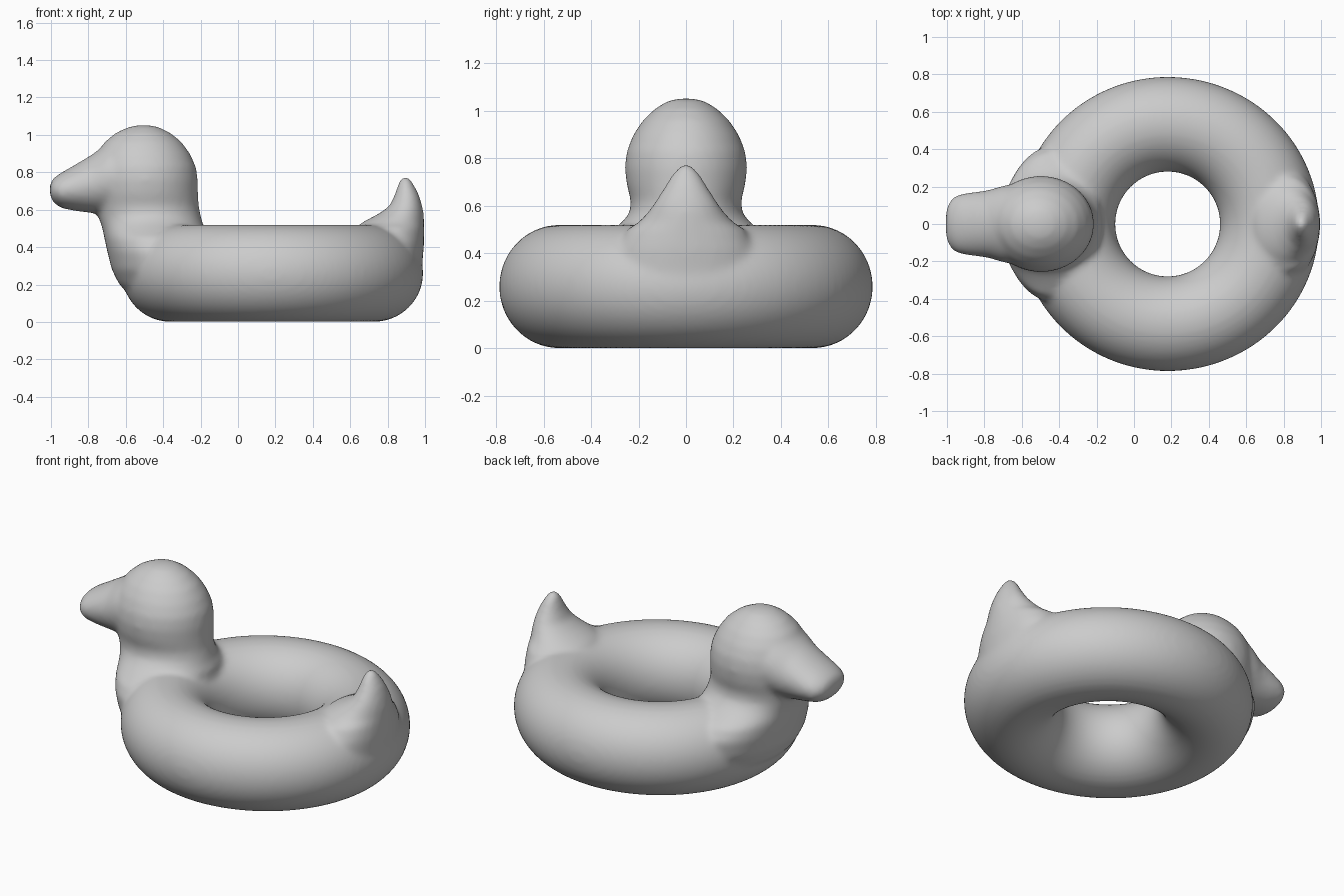
import bpy, bmesh
from math import sin, cos, pi, tau

cube = bpy.data.objects.get("Cube")
if cube:
    bpy.data.objects.remove(cube, do_unlink=True)

SEG = 48
bm = bmesh.new()


def bridge(rings, closed=False):
    """Skin a list of vertex rings, capping the ends if open."""
    n = len(rings)
    for i in range(n if closed else n - 1):
        a, b = rings[i], rings[(i + 1) % n]
        for j in range(SEG):
            k = (j + 1) % SEG
            bm.faces.new((a[j], a[k], b[k], b[j]))
    if not closed:
        bm.faces.new(rings[0])
        bm.faces.new(rings[-1])


def loft(sections, upright):
    """Ellipse sections (position, low, high, half width) along z or x."""
    rings = []
    for pos, low, high, half in sections:
        ring = []
        for j in range(SEG):
            t = tau * j / SEG
            along = (low + high) / 2 + (high - low) / 2 * cos(t)
            side = half * sin(t)
            ring.append(bm.verts.new((along, side, pos) if upright else (pos, side, along)))
        rings.append(ring)
    bridge(rings)


# Swim ring: round hole, slightly stretched outer edge
rings = []
for i in range(96):
    t = tau * i / 96
    reach = 0.81 if cos(t) > 0 else 0.80
    inner = (0.28 * cos(t), 0.28 * sin(t))
    outer = (reach * cos(t), 0.787 * sin(t))
    ring = []
    for j in range(SEG):
        p = tau * j / SEG
        f = 0.5 + 0.5 * cos(p)
        ring.append(bm.verts.new((0.18 + inner[0] + (outer[0] - inner[0]) * f,
                                  inner[1] + (outer[1] - inner[1]) * f,
                                  0.26 + 0.26 * sin(p))))
    rings.append(ring)
bridge(rings, closed=True)

# Breast, neck and head
loft([(0.12, -0.55, -0.25, 0.25), (0.20, -0.635, -0.20, 0.36),
      (0.28, -0.675, -0.17, 0.41), (0.38, -0.70, -0.16, 0.42),
      (0.45, -0.715, -0.17, 0.38), (0.50, -0.725, -0.175, 0.31),
      (0.53, -0.735, -0.19, 0.27), (0.57, -0.75, -0.20, 0.238),
      (0.62, -0.765, -0.21, 0.232), (0.69, -0.775, -0.214, 0.25),
      (0.76, -0.78, -0.215, 0.258), (0.83, -0.775, -0.225, 0.25),
      (0.90, -0.755, -0.257, 0.222), (0.96, -0.715, -0.30, 0.182),
      (1.01, -0.655, -0.36, 0.13), (1.04, -0.59, -0.42, 0.08),
      (1.052, -0.54, -0.47, 0.035)], True)

# Bill
loft([(-1.006, 0.74, 0.675, 0.07), (-0.988, 0.768, 0.64, 0.12),
      (-0.95, 0.795, 0.61, 0.155), (-0.88, 0.835, 0.595, 0.168),
      (-0.78, 0.895, 0.582, 0.18), (-0.70, 0.955, 0.58, 0.205),
      (-0.60, 0.98, 0.60, 0.22)], False)

# Tail
loft([(0.30, 0.68, 0.985, 0.30), (0.42, 0.64, 0.995, 0.29),
      (0.50, 0.63, 0.995, 0.25), (0.53, 0.66, 0.995, 0.20),
      (0.58, 0.755, 0.993, 0.155), (0.62, 0.81, 0.985, 0.128),
      (0.68, 0.838, 0.968, 0.09), (0.73, 0.854, 0.942, 0.06),
      (0.762, 0.868, 0.922, 0.035), (0.778, 0.88, 0.905, 0.012)], True)

bmesh.ops.recalc_face_normals(bm, faces=bm.faces)
mesh = bpy.data.meshes.new("duck_swim_ring")
bm.to_mesh(mesh)
bm.free()
duck = bpy.data.objects.new("duck_swim_ring", mesh)
bpy.context.collection.objects.link(duck)

# Fuse the parts into one soft inflated skin
remesh = duck.modifiers.new("fuse", 'REMESH')
remesh.mode = 'VOXEL'
remesh.voxel_size = 0.016
soften = duck.modifiers.new("soften", 'SMOOTH')
soften.factor = 0.5
soften.iterations = 10
deps = bpy.context.evaluated_depsgraph_get()
skin = bpy.data.meshes.new_from_object(duck.evaluated_get(deps))
duck.modifiers.clear()
duck.data = skin
skin.name = "duck_swim_ring_skin"

# Material
grey = bpy.data.materials.new("light grey")
grey.use_nodes = True
colour = (0.6, 0.6, 0.6, 1)
grey.diffuse_color = colour
grey.node_tree.nodes["Principled BSDF"].inputs["Base Color"].default_value = colour
skin.materials.clear()
skin.materials.append(grey)
skin.shade_smooth()
